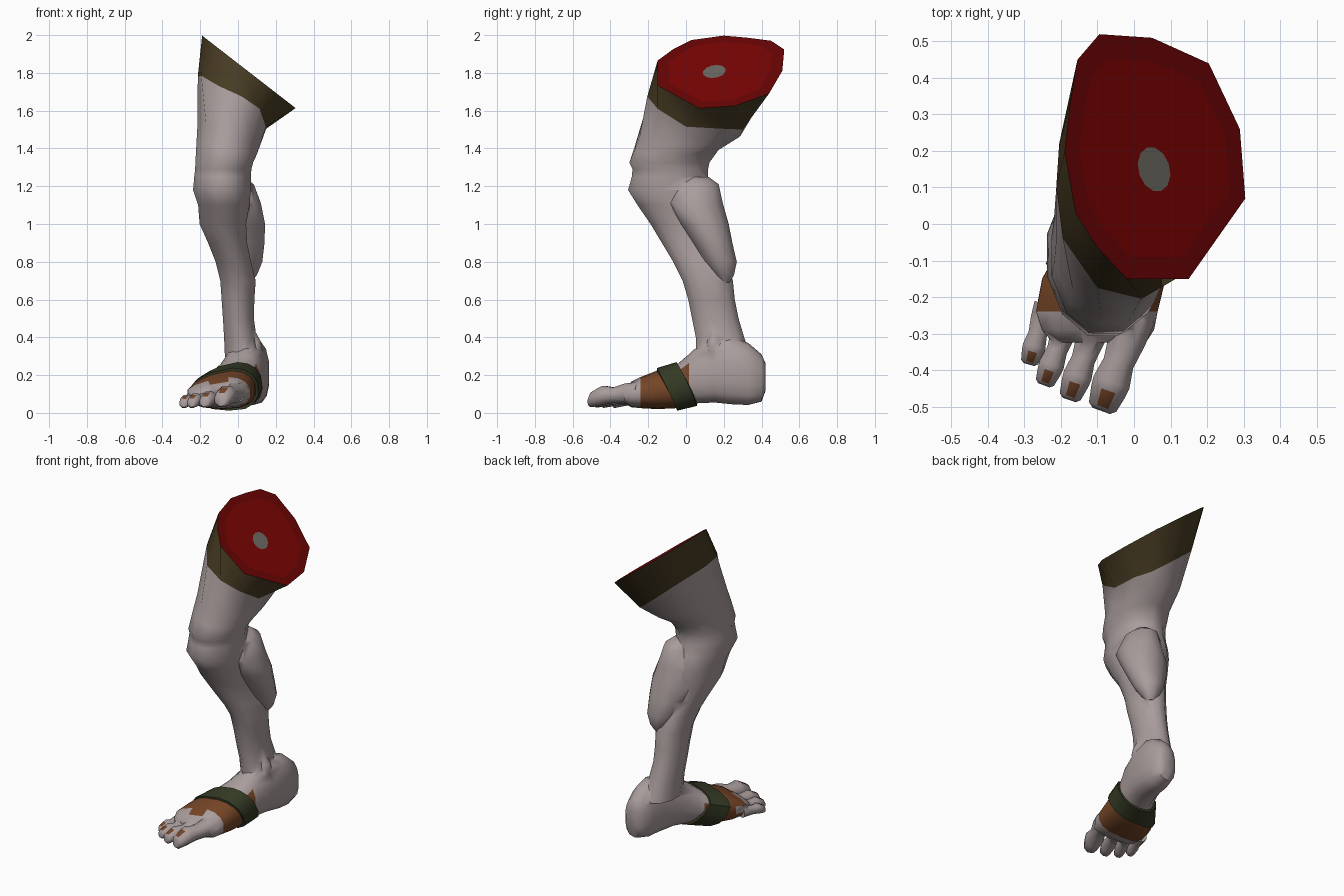
import bpy, bmesh, math
from mathutils import Vector

if "Cube" in bpy.data.objects:
    bpy.data.objects.remove(bpy.data.objects["Cube"])


def material(name, rgb):
    m = bpy.data.materials.new(name)
    m.diffuse_color = (*rgb, 1)
    m.use_nodes = True
    m.node_tree.nodes["Principled BSDF"].inputs["Base Color"].default_value = m.diffuse_color
    return m


PALETTE = [material("pale_skin", (0.40, 0.335, 0.335)),
           material("brown_cloth", (0.065, 0.045, 0.017)),
           material("dark_red_rim", (0.14, 0.001, 0.0012)),
           material("leather", (0.18, 0.06, 0.02)),
           material("red_flesh", (0.19, 0.001, 0.001)),
           material("grey_bone", (0.15, 0.14, 0.12)),
           material("green_strap", (0.035, 0.042, 0.018))]
SKIN, CLOTH, RIM, LEATHER, FLESH, BONE, GREEN = range(7)


def select(ob):
    bpy.ops.object.select_all(action="DESELECT")
    ob.select_set(True)
    bpy.context.view_layer.objects.active = ob


def smooth(ob, angle):
    select(ob)
    bpy.ops.object.shade_smooth_by_angle(angle=math.radians(angle))


def loft(name, rings, rule=lambda i, j: SKIN, cap=SKIN, closed=False):
    """Skin a list of equal rings; rule(ring_index, side_index) gives the colour."""
    bm = bmesh.new()
    vs = [[bm.verts.new(p) for p in r] for r in rings]
    n = len(rings[0])
    for i in range(len(vs) if closed else len(vs) - 1):
        a, b = vs[i], vs[(i + 1) % len(vs)]
        for j in range(n):
            k = (j + 1) % n
            f = bm.faces.new((a[j], a[k], b[k], b[j]))
            f.material_index = rule(i, j)
    if not closed:
        bm.faces.new(vs[0][::-1]).material_index = cap
        bm.faces.new(vs[-1])
    bmesh.ops.recalc_face_normals(bm, faces=bm.faces)
    me = bpy.data.meshes.new(name)
    bm.to_mesh(me)
    bm.free()
    ob = bpy.data.objects.new(name, me)
    bpy.context.collection.objects.link(ob)
    for m in PALETTE:
        me.materials.append(m)
    return ob


def ring(cx, cy, z, rx, ry, slope=0, shear=0, n=12):
    pts = []
    for k in range(n):
        a = 2 * math.pi * (k + 0.5) / n
        dy = ry * 1.02 * math.sin(a)
        dx = rx * 1.02 * math.cos(a) + shear * dy
        pts.append((cx + dx, cy + dy, z + slope * dx))
    return pts


# Slanted cut: irregular rim outline, flesh inside it, bone in the middle
def on_cut(x, y):
    return (x, y, 1.85 - 0.775 * x)


outline = [(0.29, 0.26), (0.205, 0.44), (0.05, 0.51), (-0.095, 0.52), (-0.155, 0.45), (-0.175, 0.33),
           (-0.19, 0.2), (-0.16, 0.03), (-0.10, -0.065), (-0.02, -0.15), (0.15, -0.15), (0.305, 0.07)]
rim = [on_cut(x, y) for x, y in outline]
inner = [on_cut(0.05 + (x - 0.05) * 0.83, 0.17 + (y - 0.17) * 0.81) for x, y in outline]
bone = [on_cut(x, y) for x, y, z in ring(0.055, 0.15, 0, 0.043, 0.06, 0, -0.15)]

# Lower edge of the cloth
hem = [(0.15, 0.18, 1.505), (0.12, 0.30, 1.50), (0.03, 0.35, 1.57), (-0.09, 0.37, 1.67),
       (-0.17, 0.32, 1.74), (-0.205, 0.22, 1.77), (-0.213, 0.10, 1.78), (-0.195, -0.04, 1.785),
       (-0.10, -0.175, 1.73), (0.02, -0.205, 1.675), (0.115, -0.15, 1.61), (0.147, 0.0, 1.515)]

# Leg sections from the hem to the ankle
leg = [
    (-0.048, 0.02, 1.48, 0.168, 0.27, -0.38),
    (-0.06, -0.05, 1.40, 0.162, 0.225, -0.2),
    (-0.073, -0.088, 1.325, 0.155, 0.215),
    (-0.078, -0.083, 1.29, 0.151, 0.203),
    (-0.082, -0.085, 1.25, 0.152, 0.205),
    (-0.085, -0.085, 1.18, 0.155, 0.225),
    (-0.075, -0.045, 1.10, 0.138, 0.215),
    (-0.08, -0.02, 1.00, 0.125, 0.17),
    (-0.055, 0.025, 0.90, 0.105, 0.155),
    (-0.025, 0.075, 0.80, 0.095, 0.145),
    (0.0, 0.115, 0.70, 0.095, 0.135),
    (0.0, 0.135, 0.60, 0.088, 0.125),
    (0.002, 0.155, 0.50, 0.083, 0.125),
    (0.012, 0.18, 0.40, 0.087, 0.13),
    (0.03, 0.20, 0.28, 0.10, 0.15),
]
body = loft("leg_and_foot", [bone, inner, rim, hem] + [ring(*r) for r in leg],
            lambda i, j: {0: FLESH, 1: RIM, 2: CLOTH}.get(i, SKIN), cap=BONE)
parts = []

# Calf muscle
calf = [(-0.01, 0.06, 1.25, 0.045, 0.06), (-0.005, 0.055, 1.21, 0.09, 0.12),
        (-0.005, 0.045, 1.11, 0.128, 0.152), (0.007, 0.10, 1.00, 0.138, 0.128),
        (0.022, 0.142, 0.90, 0.12, 0.105), (0.042, 0.185, 0.80, 0.088, 0.085),
        (0.048, 0.205, 0.73, 0.053, 0.05), (0.05, 0.21, 0.69, 0.02, 0.02)]
parts.append(loft("calf_muscle", [ring(*r) for r in calf]))

# Outer ankle bone
parts.append(loft("ankle_bone", [ring(x, 0.15, z, r, r, n=8) for x, z, r in (
    (0.07, 0.45, 0.012), (0.082, 0.38, 0.04), (0.088, 0.33, 0.045), (0.085, 0.27, 0.02))]))

# Foot sections from heel to toes: y, x min, x max, z min, z max
foot = [(0.422, 0.05, 0.13, 0.12, 0.26), (0.40, 0.02, 0.155, 0.06, 0.31),
        (0.33, -0.005, 0.167, 0.042, 0.37), (0.25, -0.025, 0.167, 0.045, 0.40),
        (0.15, -0.065, 0.15, 0.055, 0.39), (0.04, -0.12, 0.125, 0.05, 0.335),
        (0.015, -0.145, 0.117, 0.042, 0.31), (-0.05, -0.20, 0.10, 0.025, 0.255),
        (-0.15, -0.255, 0.09, 0.02, 0.225), (-0.24, -0.272, 0.068, 0.025, 0.19),
        (-0.29, -0.255, 0.058, 0.03, 0.165), (-0.325, -0.225, 0.035, 0.05, 0.125)]
SIDES = 14


def foot_point(y, k, grow=0.0):
    """Point on the foot surface: boxy oval with its crest on the inner side."""
    lo, hi = foot[0], foot[1]
    for lo, hi in zip(foot, foot[1:]):
        if hi[0] <= y:
            break
    t = (lo[0] - y) / (lo[0] - hi[0])
    x0, x1, z0, z1 = (a + (b - a) * t for a, b in zip(lo[1:], hi[1:]))
    a = 2 * math.pi * (k + 0.5) / SIDES
    c, s = math.cos(a), math.sin(a)
    p = 0.75 if s < 0 else 0.9
    u = math.copysign(abs(c) ** p, c)
    w = math.copysign(abs(s) ** p, s)
    rx, rz = (x1 - x0) / 2 + grow, (z1 - z0) / 2 + grow
    skew = 0.3 * rx * max(w, 0) * (1 - abs(u)) if y < 0.1 else 0
    drop = 0.35 * rz * max(w, 0) * max(-u, 0) if y < 0.1 else 0
    return ((x0 + x1) / 2 + rx * u + skew, y, (z0 + z1) / 2 + rz * w - drop)


def wrap_rule(i, j):
    """Leather wrap: open over the instep, with a point towards the toes."""
    wrapped = ((i == 6 and not 1 <= j <= 5) or i == 7 or (i == 8 and j != 6)
               or (i == 9 and j == 3))
    return LEATHER if wrapped else SKIN


parts.append(loft("foot", [[foot_point(s[0], k) for k in range(SIDES)] for s in foot], wrap_rule))

# Toes with a painted nail on the top face near each tip
toes = [("small_toe", (-0.24, -0.22), (-0.288, -0.385), 0.031),
        ("third_toe", (-0.175, -0.25), (-0.247, -0.442), 0.034),
        ("second_toe", (-0.10, -0.26), (-0.178, -0.482), 0.039),
        ("big_toe", (0.005, -0.25), (-0.09, -0.512), 0.051)]
profile = [(0.0, 1.12, 1.75), (0.25, 1.05, 1.7), (0.5, 0.86, 1.45), (0.70, 1.05, 1.45),
           (0.79, 1.0, 1.3), (0.96, 0.8, 0.95), (1.0, 0.5, 0.8)]
for name, base, tip, r in toes:
    base, tip = Vector(base), Vector(tip)
    side = Vector((-(tip - base).y, (tip - base).x)).normalized()
    rings = []
    for t, f, zf in profile:
        c = base.lerp(tip, t)
        pts = []
        for k in range(8):
            a = math.pi * (k + 0.5) / 4
            q = c + side * math.cos(a) * r * f * 1.05
            pts.append((q.x, q.y, 0.02 + zf * r + math.sin(a) * r * f))
        rings.append(pts)
    parts.append(loft(name, rings, lambda i, j: LEATHER if i == 4 and j == 1 else SKIN))

# Merge everything of flesh into one skin
for part in parts:
    select(body)
    mod = body.modifiers.new("merge", "BOOLEAN")
    mod.operation, mod.solver, mod.object = "UNION", "EXACT", part
    bpy.ops.object.modifier_apply(modifier=mod.name)
    bpy.data.objects.remove(part)
smooth(body, 50)

# Leaning strap around the wrap
strap = []
for off, grow in ((0.052, -0.006), (0.052, 0.014), (-0.052, 0.014), (-0.052, -0.006)):
    strap.append([])
    for k in range(SIDES):
        z = foot_point(-0.05, k)[2]
        strap[-1].append(foot_point(0.008 - 0.47 * (z - 0.02) + off, k, grow))
smooth(loft("foot_strap", strap, lambda i, j: GREEN, closed=True), 40)
